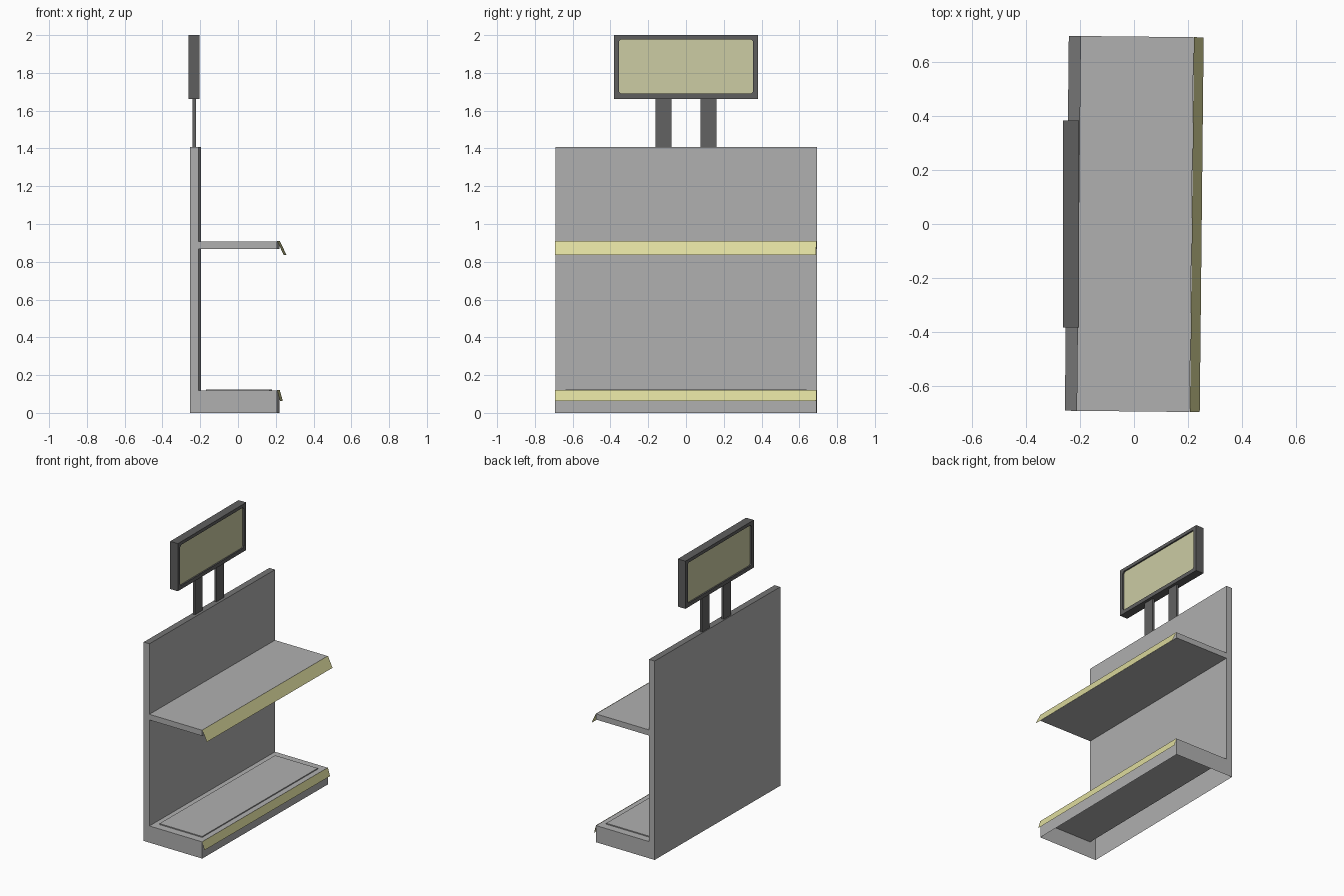
import bpy, bmesh
from mathutils import Matrix

if "Cube" in bpy.data.objects:
    bpy.data.objects.remove(bpy.data.objects["Cube"])

TILT = Matrix.Rotation(-0.0105, 4, 'Z')   # the stand sits very slightly turned
HALF = 0.692                              # half length of the stand


def material(name, srgb):
    m = bpy.data.materials.new(name)
    lin = [((c + 0.055) / 1.055) ** 2.4 for c in srgb]
    m.diffuse_color = (*lin, 1)
    m.use_nodes = True
    m.node_tree.nodes["Principled BSDF"].inputs["Base Color"].default_value = m.diffuse_color
    return m


GREY = material("shelf grey", (0.69, 0.69, 0.69))
TOP_GREY = material("panel top grey", (0.46, 0.46, 0.46))
DARK = material("dark frame grey", (0.37, 0.37, 0.37))
POST = material("post grey", (0.385, 0.385, 0.385))
LIP = material("price strip yellow", (0.87, 0.86, 0.62))
SCREEN = material("screen cream", (0.80, 0.80, 0.64))


def finish(name, bm, mats, tilt=False, recalc=True):
    if recalc:
        bmesh.ops.recalc_face_normals(bm, faces=bm.faces)
    if tilt:
        bm.transform(TILT)
    me = bpy.data.meshes.new(name)
    bm.to_mesh(me)
    bm.free()
    for m in mats:
        me.materials.append(m)
    ob = bpy.data.objects.new(name, me)
    bpy.context.collection.objects.link(ob)
    return ob


def box(name, lo, hi, mat, tilt=False, open_bottom=False):
    bm = bmesh.new()
    bmesh.ops.create_cube(bm, size=1)
    for v in bm.verts:
        v.co = [(a + b) / 2 + c * (b - a) for a, b, c in zip(lo, hi, v.co)]
    if open_bottom:
        bm.normal_update()
        bmesh.ops.delete(bm, geom=[f for f in bm.faces if f.normal.z < -0.5],
                         context='FACES_ONLY')
    return finish(name, bm, [mat], tilt, recalc=False)


# Back panel and hollow base: one L profile swept along y, open underneath
profile = [(-0.248, 0), (0.213, 0), (0.213, 0.118), (-0.203, 0.118),
           (-0.203, 1.407), (-0.248, 1.407)]
bm = bmesh.new()
ends = [[bm.verts.new((x, y, z)) for x, z in profile] for y in (-HALF, HALF)]
for e in ends:
    bm.faces.new(e)
for i in range(1, len(profile)):
    j = (i + 1) % len(profile)
    f = bm.faces.new((ends[0][i], ends[0][j], ends[1][j], ends[1][i]))
    if min(profile[i][1], profile[j][1]) > 1.4:
        f.material_index = 1
finish("back_panel_and_base", bm, [GREY, TOP_GREY], tilt=True)

# Raised deck on the base, and the upper shelf
box("base_deck", (-0.163, -HALF + 0.055, 0.117), (0.173, HALF - 0.055, 0.125),
    GREY, tilt=True)
box("upper_shelf", (-0.203, -HALF, 0.868), (0.213, HALF, 0.908), GREY, tilt=True)


# Sloping price strips on both front edges
def strip(name, x0, z0, x1, z1):
    bm = bmesh.new()
    bm.faces.new([bm.verts.new(p) for p in (
        (x0, -HALF, z0), (x1, -HALF, z1), (x1, HALF, z1), (x0, HALF, z0))])
    finish(name, bm, [LIP], tilt=True, recalc=False)


strip("upper_price_strip", 0.214, 0.91, 0.25, 0.835)
strip("base_price_strip", 0.214, 0.12, 0.23, 0.063)

# Two posts carrying the sign
for side, y in (("left", -0.12), ("right", 0.12)):
    box("sign_post_" + side, (-0.24, y - 0.042, 1.39), (-0.223, y + 0.042, 1.67), POST)

# Sign frame: rectangle with a corner-cut opening
SX, C = -0.233, 0.012
OY, Z0, Z1 = 0.382, 1.663, 2.0
IY, I0, I1 = 0.356, 1.69, 1.977
outer = [(-OY, Z0), (OY, Z0), (OY, Z1), (-OY, Z1)]
inner = [(-IY + C, I0), (IY - C, I0), (IY, I0 + C), (IY, I1 - C),
         (IY - C, I1), (-IY + C, I1), (-IY, I1 - C), (-IY, I0 + C)]
bm = bmesh.new()
rings = []
for x in (SX - 0.03, SX + 0.03):
    edges = []
    for loop in (outer, inner):
        vs = [bm.verts.new((x, y, z)) for y, z in loop]
        edges += [bm.edges.new((vs[i - 1], vs[i])) for i in range(len(vs))]
        rings.append(vs)
    bmesh.ops.triangle_fill(bm, edges=edges, use_beauty=True)
for a, b in ((rings[0], rings[2]), (rings[1], rings[3])):
    for i in range(len(a)):
        bm.faces.new((a[i - 1], a[i], b[i], b[i - 1]))
finish("sign_frame", bm, [DARK])

# Slightly recessed display on both sides of the sign
for name, x, order in (("sign_screen_front", SX + 0.02, 1), ("sign_screen_back", SX - 0.02, -1)):
    bm = bmesh.new()
    bm.faces.new([bm.verts.new((x, y, z)) for y, z in inner[::order]])
    finish(name, bm, [SCREEN], recalc=False)
